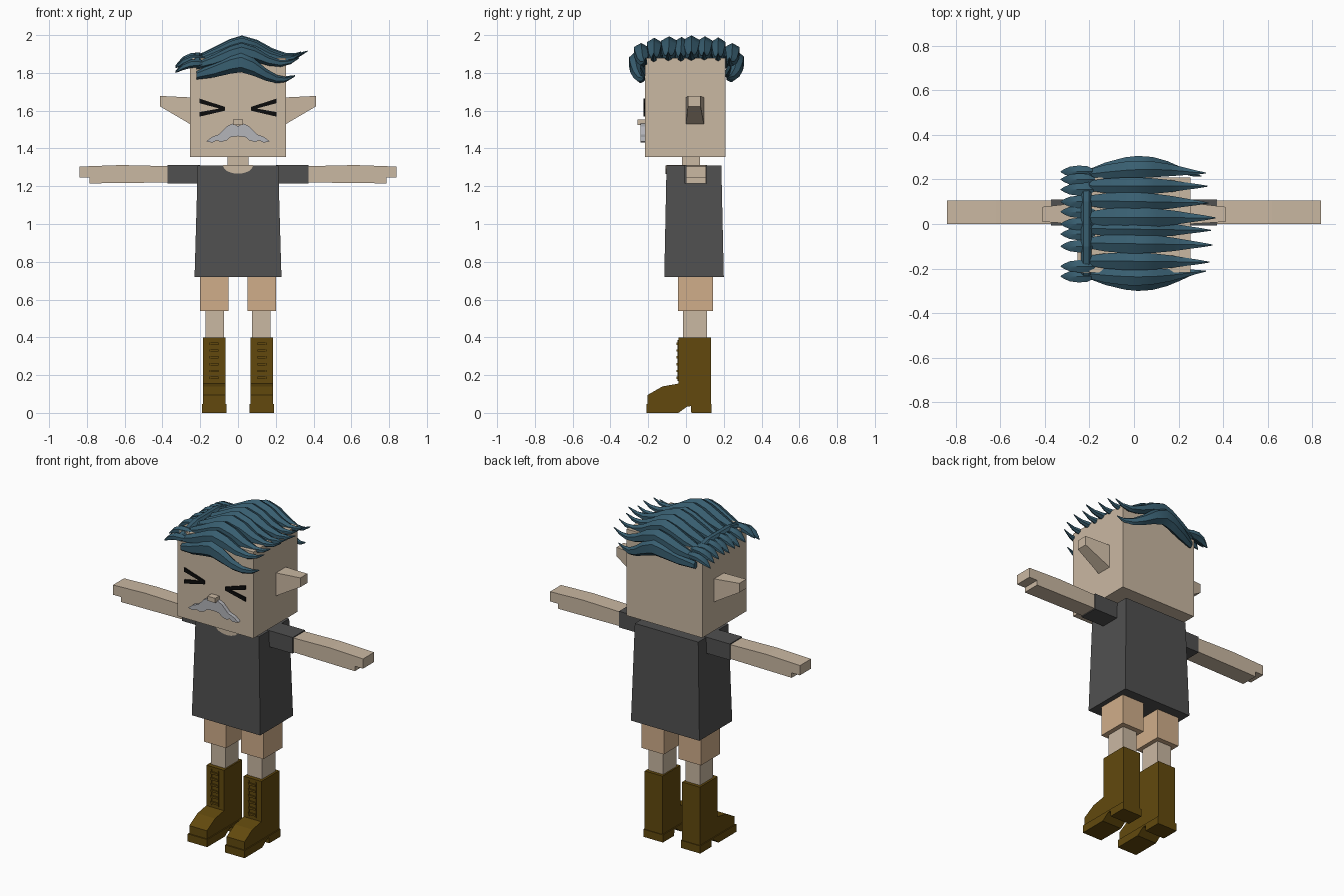
import bpy, bmesh, math, random
from mathutils import Vector

random.seed(4)
cube = bpy.data.objects.get("Cube")
if cube:
    bpy.data.objects.remove(cube, do_unlink=True)


def material(name, r, g, b):
    lin = [((c / 255 + 0.055) / 1.055) ** 2.4 for c in (r, g, b)] + [1]
    m = bpy.data.materials.new(name)
    m.use_nodes = True
    m.diffuse_color = lin
    node = next(n for n in m.node_tree.nodes if n.type == 'BSDF_PRINCIPLED')
    node.inputs["Base Color"].default_value = lin
    node.inputs["Roughness"].default_value = 0.8
    return m


SKIN = material("skin", 202, 184, 162)
SHIRT = material("charcoal shirt", 80, 80, 80)
SHORTS = material("tan shorts", 208, 174, 138)
BOOT = material("brown leather", 98, 73, 13)
HAIR = material("teal hair", 56, 94, 112)
GREY = material("grey moustache", 180, 181, 186)
BLACK = material("black", 12, 12, 12)


def finish(name, bm, mat):
    bmesh.ops.recalc_face_normals(bm, faces=bm.faces)
    me = bpy.data.meshes.new(name)
    bm.to_mesh(me)
    bm.free()
    me.materials.append(mat)
    ob = bpy.data.objects.new(name, me)
    bpy.context.collection.objects.link(ob)
    return ob


def loft(name, rings, mat):
    """Skin a list of equal-length point rings and cap both ends."""
    bm = bmesh.new()
    rows = [[bm.verts.new(p) for p in ring] for ring in rings]
    n = len(rows[0])
    for a, b in zip(rows, rows[1:]):
        for i in range(n):
            j = (i + 1) % n
            bm.faces.new((a[i], a[j], b[j], b[i]))
    bm.faces.new(rows[0])
    bm.faces.new(rows[-1])
    return finish(name, bm, mat)


def rect_z(x0, x1, y0, y1, z):
    return [(x0, y0, z), (x1, y0, z), (x1, y1, z), (x0, y1, z)]


def box(name, x, y, z, mat):
    return loft(name, [rect_z(*x, *y, z[0]), rect_z(*x, *y, z[1])], mat)


def front_plate(name, outline, y0, y1, mat):
    """Extrude an (x, z) outline along y."""
    return loft(name, [[(x, y, z) for x, z in outline] for y in (y0, y1)], mat)


def side_profile(name, outline, x0, x1, mat):
    """Extrude a (y, z) outline along x."""
    return loft(name, [[(x, y, z) for y, z in outline] for x in (x0, x1)], mat)


def mirrored(ob, name):
    """Copy a part to the other side of the body."""
    me = ob.data.copy()
    for v in me.vertices:
        v.co.x = -v.co.x
    me.flip_normals()
    twin = bpy.data.objects.new(name, me)
    bpy.context.collection.objects.link(twin)
    return twin


def pair(ob, part):
    ob.name = "left_" + part
    mirrored(ob, "right_" + part)


# Head, neck and torso
box("head", (-0.255, 0.255), (-0.217, 0.208), (1.355, 1.88), SKIN)
box("neck", (-0.055, 0.055), (-0.02, 0.075), (1.28, 1.37), SKIN)
loft("shirt", [rect_z(-0.23, 0.23, -0.115, 0.2, 0.72),
               rect_z(-0.213, 0.213, -0.103, 0.187, 1.31)], SHIRT)
scoop = [(0.08 * math.cos(a), 1.311 + 0.045 * math.sin(a))
         for a in [-math.pi * i / 8 for i in range(9)]]
front_plate("neckline", scoop, -0.109, -0.1, SKIN)
box("neck_opening", (-0.08, 0.08), (-0.103, 0.08), (1.305, 1.312), SKIN)

# Ears taper outward to a small square tip
ear = loft("ear", [[(x, y0, z0), (x, y1, z0), (x, y1, z1), (x, y0, z1)]
                   for x, y0, y1, z0, z1 in ((0.25, 0, 0.095, 1.527, 1.67),
                                             (0.412, 0.01, 0.077, 1.622, 1.678))], SKIN)
pair(ear, "ear")

# Arms with sleeves and a stepped fingertip
pair(box("sleeve", (0.2, 0.372), (-0.007, 0.111), (1.214, 1.312), SHIRT), "sleeve")
arm = front_plate("arm", [(0.36, 1.22), (0.785, 1.215), (0.785, 1.245), (0.84, 1.245),
                          (0.84, 1.304), (0.62, 1.312), (0.36, 1.306)], 0, 0.106, SKIN)
pair(arm, "arm")

# Legs
pair(box("shorts_leg", (0.05, 0.2), (-0.042, 0.142), (0.54, 0.725), SHORTS), "shorts_leg")
pair(box("leg", (0.075, 0.172), (-0.015, 0.112), (0.38, 0.56), SKIN), "leg")

# Boots: body, sole with raised arch, toe panel and laces
boot = side_profile("boot", [(-0.203, 0.04), (0.132, 0.04), (0.132, 0.4), (-0.04, 0.4),
                             (-0.04, 0.155), (-0.125, 0.14), (-0.203, 0.095)],
                    0.066, 0.185, BOOT)
pair(boot, "boot")
sole = side_profile("sole", [(-0.21, 0), (-0.04, 0), (0.005, 0.033), (0.026, 0.036),
                             (0.028, 0), (0.136, 0), (0.136, 0.046), (-0.21, 0.046)],
                    0.06, 0.191, BOOT)
pair(sole, "sole")
for x in (0.1, 0.146):
    pair(box("rail", (x, x + 0.006), (-0.044, -0.035), (0.17, 0.385), BOOT), "lace_rail")
for i in range(6):
    z = 0.18 + 0.036 * i
    pair(box("lace", (0.1, 0.152), (-0.049, -0.035), (z, z + 0.012), BOOT), "lace")

# Face: squeezed eyes, nose and moustache
for part, outer, inner in (("upper_eye_stroke", 1.652, 1.612), ("lower_eye_stroke", 1.58, 1.608)):
    t = 0.012
    stroke = front_plate(part, [(0.07, inner - t * 0.7), (0.205, outer - t),
                                (0.205, outer + t), (0.07, inner + t * 0.7)],
                         -0.224, -0.216, BLACK)
    pair(stroke, part)
box("nose", (-0.026, 0.026), (-0.256, -0.21), (1.524, 1.552), SKIN)
half = [(0.03, 1.531), (0.06, 1.517), (0.1, 1.475), (0.14, 1.46), (0.168, 1.437), (0.135, 1.431),
        (0.112, 1.443), (0.09, 1.434), (0.06, 1.443), (0.04, 1.46)]
outline = [(0, 1.518)] + half + [(0, 1.465)] + [(-x, z) for x, z in reversed(half)]
front_plate("moustache", outline, -0.24, -0.215, GREY)


# Hair: tapered hexagonal locks swept across the head
def lock(name, stations):
    """Stations are centre x, y, z with half width and half height."""
    rings = []
    for x, y, z, w, h in stations:
        angles = [math.pi / 2 + math.tau * k / 6 for k in range(6)]
        rings.append([(x, y + w * math.cos(a), z + h * math.sin(a)) for a in angles])
    ob = loft(name, rings, HAIR)
    bpy.ops.object.select_all(action='DESELECT')
    ob.select_set(True)
    bpy.context.view_layer.objects.active = ob
    bpy.ops.object.shade_smooth_by_angle(angle=math.radians(35))


SWEEP = [(-0.22, 1.872, 0.5, 0.02), (-0.13, 1.9, 0.85, 0.035), (-0.04, 1.935, 1, 0.045),
         (0.02, 1.95, 1, 0.048), (0.1, 1.932, 0.9, 0.043), (0.18, 1.9, 0.7, 0.03),
         (0.25, 1.885, 0.45, 0.02), (0.31, 1.892, 0.25, 0.012), (0.36, 1.915, 0.05, 0.003)]
# Each lock: y, sideways bulge, drop in z, half width, height factor, length factor
LOCKS = [(-0.165, 0, 0.012, 0.046, 1, 0.94), (-0.085, 0, 0.004, 0.05, 1, 0.98),
         (0.03, 0, 0, 0.052, 1, 1.02), (-0.02, 0, 0.008, 0.045, 1, 0.96),
         (0.105, 0, 0.004, 0.047, 1, 0.93), (0.172, 0, 0.01, 0.044, 1, 0.92),
         (-0.222, -0.02, 0.035, 0.045, 0.9, 0.9), (0.222, 0.02, 0.035, 0.045, 0.9, 0.9),
         (-0.225, -0.05, 0.085, 0.034, 1.1, 0.82), (0.222, 0.055, 0.08, 0.038, 1.1, 0.84)]
for i, (y, bulge, drop, w, tall, length) in enumerate(LOCKS):
    drift = random.uniform(-0.012, 0.012)
    stations = []
    for x, z, wide, h in SWEEP:
        t = (x + 0.22) / 0.58
        arch = math.sin(math.pi * min(t * 1.05, 1))
        sag = 0.05 * t * t if abs(bulge) > 0.03 else 0
        stations.append((x * (length if x > 0 else 1), y + bulge * arch + drift * t,
                         z - drop - sag, w * wide, h * tall))
    lock(f"hair_lock_{i}", stations)

# Short curls along the parting side
CURL = [(-0.175, 1.885, 0.3, 0.008), (-0.21, 1.885, 0.9, 0.02), (-0.25, 1.883, 1, 0.022),
        (-0.29, 1.868, 0.8, 0.018), (-0.315, 1.85, 0.4, 0.01), (-0.33, 1.838, 0.05, 0.003)]
for i, (y, drop) in enumerate([(-0.235, 0.035), (-0.19, 0.01), (-0.1, 0), (-0.045, 0.008),
                               (0, 0), (0.055, 0.006), (0.1, 0), (0.155, 0.005), (0.2, 0.01),
                               (0.235, 0.03)]):
    lock(f"hair_curl_{i}", [(x, y, z - drop, 0.032 * w, h) for x, z, w, h in CURL])

# Rolled band where the locks meet the curls
band = [(-0.24, 1.85), (-0.21, 1.87), (-0.1, 1.895), (0.1, 1.895), (0.21, 1.87), (0.24, 1.85)]
loft("hair_parting", [[(-0.215 + 0.024 * math.cos(a), y, z + 0.016 * math.sin(a))
                       for a in [math.tau * k / 6 for k in range(6)]] for y, z in band], HAIR)
